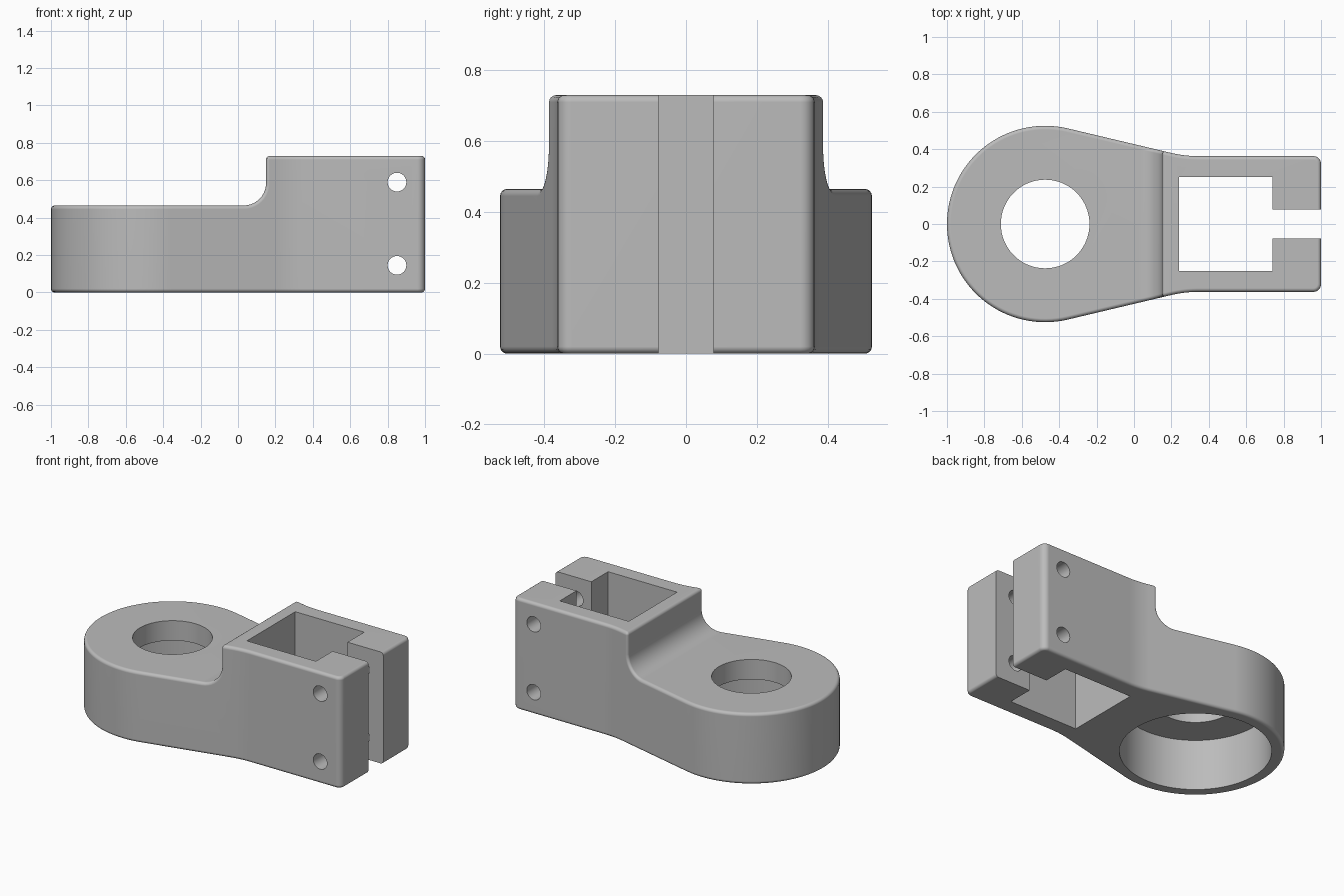
import bpy, bmesh, math
from mathutils import Matrix, Vector

cube = bpy.data.objects.get("Cube")
if cube:
    bpy.data.objects.remove(cube, do_unlink=True)

grey = bpy.data.materials.new("plain_grey")
grey.use_nodes = True
grey.diffuse_color = (0.5, 0.5, 0.5, 1)
grey.node_tree.nodes["Principled BSDF"].inputs["Base Color"].default_value = (0.5, 0.5, 0.5, 1)


def arc(cx, cy, r, start, end, steps):
    angles = [math.radians(start + (end - start) * i / steps) for i in range(steps + 1)]
    return [(cx + r * math.cos(a), cy + r * math.sin(a)) for a in angles]


def add_object(name, bm):
    bmesh.ops.recalc_face_normals(bm, faces=bm.faces)
    mesh = bpy.data.meshes.new(name)
    bm.to_mesh(mesh)
    bm.free()
    mesh.materials.append(grey)
    obj = bpy.data.objects.new(name, mesh)
    bpy.context.collection.objects.link(obj)
    return obj


def prism(name, points, push):
    """Closed outline of 3D points extruded along a vector."""
    bm = bmesh.new()
    face = bm.faces.new([bm.verts.new(p) for p in points])
    new = bmesh.ops.extrude_face_region(bm, geom=[face])["geom"]
    bmesh.ops.translate(bm, verts=[v for v in new if isinstance(v, bmesh.types.BMVert)],
                        vec=Vector(push))
    return add_object(name, bm)


def box(name, x0, x1, half_y):
    pts = [(x0, -half_y, -0.2), (x1, -half_y, -0.2), (x1, half_y, -0.2), (x0, half_y, -0.2)]
    return prism(name, pts, (0, 0, 1.2))


def cylinder(name, r, depth, matrix, segments=64):
    bm = bmesh.new()
    bmesh.ops.create_cone(bm, cap_ends=True, segments=segments, radius1=r, radius2=r,
                          depth=depth, matrix=matrix)
    return add_object(name, bm)


def apply(obj, mod):
    bpy.context.view_layer.objects.active = obj
    bpy.ops.object.modifier_apply(modifier=mod.name)


def cut(obj, tool):
    mod = obj.modifiers.new("cut", "BOOLEAN")
    mod.operation = "DIFFERENCE"
    mod.solver = "EXACT"
    mod.object = tool
    apply(obj, mod)
    bpy.data.objects.remove(tool, do_unlink=True)


HEIGHT, SHELF, RING_X = 0.73, 0.465, -0.475

# Plan outline: clamp corner, blended neck, tangent flank, round end; then mirrored
blend_r = 0.6
tilt = 13.3
half = arc(0.96, 0.323, 0.04, 0, 90, 5)
half += arc(0.34, 0.363 + blend_r, blend_r, 270, 270 - tilt, 5)
half += arc(RING_X, 0, 0.525, 90 - tilt, 180, 32)
outline = half + [(x, -y) for x, y in reversed(half[:-1])]
body = prism("clamp_bracket", [(x, y, 0) for x, y in outline], (0, 0, HEIGHT))

# Step down to the ring, with a concave fillet
step = [(-1.2, 0.9), (-1.2, SHELF)] + arc(0.03, SHELF + 0.12, 0.12, 270, 360, 10) + [(0.15, 0.9)]
cut(body, prism("step_cutter", [(x, -0.8, z) for x, z in step], (0, 1.6, 0)))

# Soft outer edges
bevel = body.modifiers.new("soft_edges", "BEVEL")
bevel.width = 0.02
bevel.segments = 4
bevel.limit_method = "ANGLE"
bevel.angle_limit = math.radians(40)
bevel.use_clamp_overlap = False
apply(body, bevel)

# Ring hole with a wide recess underneath
cut(body, cylinder("hole_cutter", 0.237, 2, Matrix.Translation((RING_X, 0, 0))))
cut(body, cylinder("recess_cutter", 0.45, 0.67, Matrix.Translation((RING_X, 0, 0)), 96))

# Square socket and clamp slot
cut(body, box("socket_cutter", 0.24, 0.74, 0.25))
cut(body, box("slot_cutter", 0.7, 1.2, 0.077))

# Bolt holes through both jaws
for z in (0.145, 0.59):
    turn = Matrix.Translation((0.85, 0, z)) @ Matrix.Rotation(math.pi / 2, 4, "X")
    cut(body, cylinder("bolt_cutter", 0.05, 1.4, turn, 32))

# Smooth curved walls, crisp cut edges
for o in bpy.context.selected_objects:
    o.select_set(False)
body.select_set(True)
bpy.context.view_layer.objects.active = body
bpy.ops.object.shade_smooth_by_angle(angle=math.radians(32))
normals = body.modifiers.new("flat_face_normals", "WEIGHTED_NORMAL")
normals.keep_sharp = True
